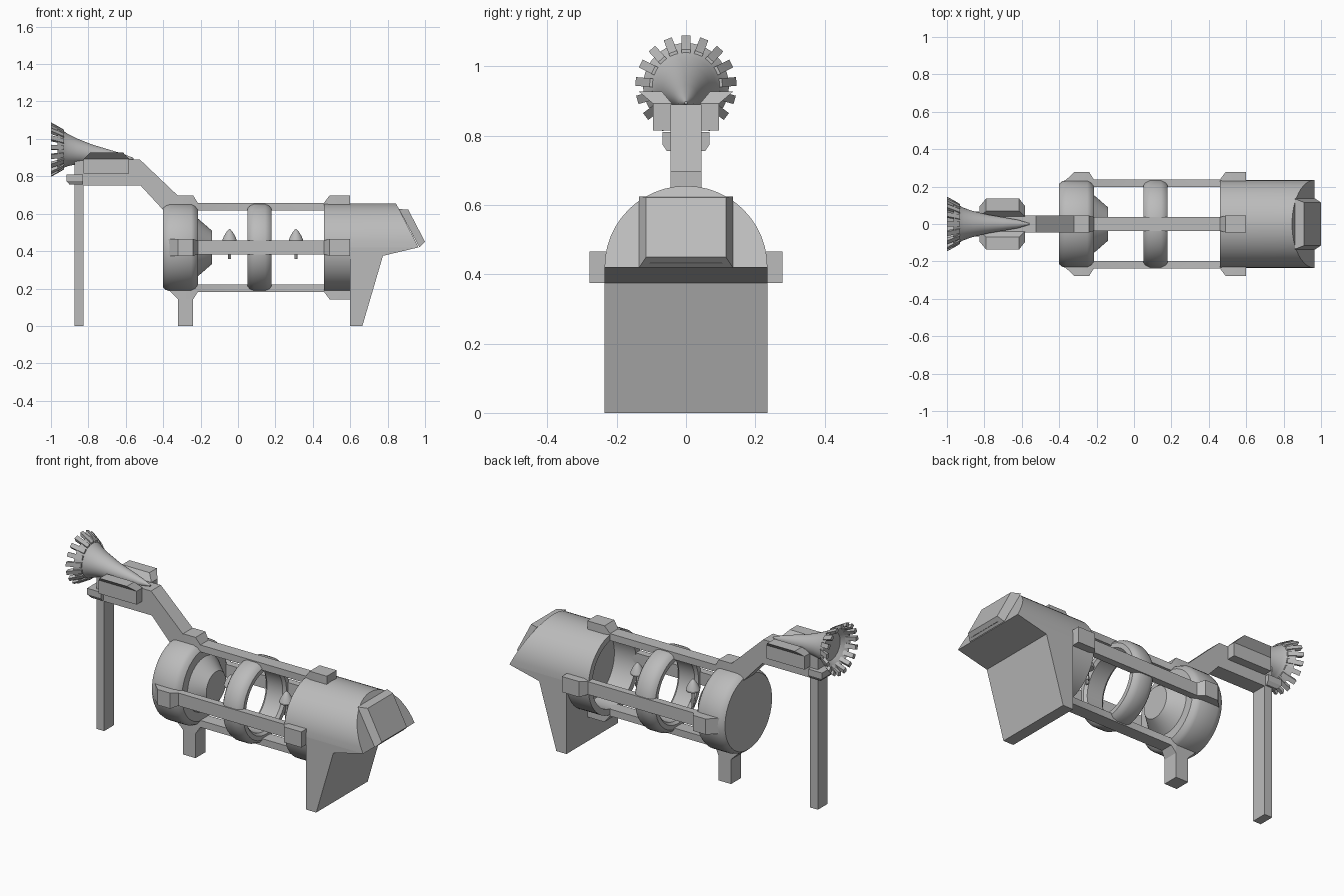
import bpy, bmesh, math
from mathutils import Matrix, Vector

if "Cube" in bpy.data.objects:
    bpy.data.objects.remove(bpy.data.objects["Cube"])

grey = bpy.data.materials.new("plain grey")
grey.diffuse_color = (0.5, 0.5, 0.5, 1)
grey.use_nodes = True
grey.node_tree.nodes["Principled BSDF"].inputs["Base Color"].default_value = grey.diffuse_color
CZ = 0.42   # height of the main cylinder axis
R = 0.235   # main radius


def finish(name, bm, angle=30):
    bmesh.ops.recalc_face_normals(bm, faces=bm.faces)
    me = bpy.data.meshes.new(name)
    bm.to_mesh(me)
    bm.free()
    me.materials.append(grey)
    me.shade_smooth()
    me.set_sharp_from_angle(angle=math.radians(angle))
    ob = bpy.data.objects.new(name, me)
    bpy.context.collection.objects.link(ob)
    return ob


def loft_bm(sections, cyclic=False, caps=True):
    bm = bmesh.new()
    loops = [[bm.verts.new(p) for p in s] for s in sections]
    n = len(loops[0])
    pairs = list(zip(loops, loops[1:]))
    if cyclic:
        pairs.append((loops[-1], loops[0]))
    for a, b in pairs:
        for i in range(n):
            j = (i + 1) % n
            bm.faces.new((a[i], a[j], b[j], b[i]))
    if caps and not cyclic:
        bm.faces.new(loops[0])
        bm.faces.new(loops[-1])
    return bm


def loft(name, sections, cyclic=False, caps=True):
    return finish(name, loft_bm(sections, cyclic, caps))


def ring_x(x, r, z=CZ, n=48):
    return [(x, r * math.sin(2 * math.pi * i / n), z + r * math.cos(2 * math.pi * i / n)) for i in range(n)]


def ring_z(x, z, r, n=20):
    return [(x + r * math.cos(2 * math.pi * i / n), r * math.sin(2 * math.pi * i / n), z) for i in range(n)]


def prism(name, pts, w):
    # side outline (x, z) extruded across y
    return loft(name, [[(x, -w, z) for x, z in pts], [(x, w, z) for x, z in pts]])


def box(name, x0, x1, w, z0, z1):
    return prism(name, [(x0, z0), (x1, z0), (x1, z1), (x0, z1)], w)


# left end cap with stepped inner cone
loft("end_cap", [ring_x(x, r) for x, r in [
    (-0.4, 0.215), (-0.385, 0.228), (-0.36, R), (-0.25, R), (-0.23, 0.225),
    (-0.215, 0.205), (-0.215, 0.155), (-0.14, 0.09)]])

# rounded middle ring
loft("middle_ring", [ring_x(x, r) for x, r in [
    (0.05, 0.185), (0.05, 0.21), (0.062, 0.225), (0.085, R), (0.145, R), (0.168, 0.225),
    (0.18, 0.21), (0.18, 0.185), (0.165, 0.172), (0.065, 0.172)]], cyclic=True)

# right barrel, open towards the middle
loft("right_barrel", [ring_x(x, r) for x, r in [
    (0.6, R), (0.46, R), (0.46, 0.2), (0.598, 0.2)]])

# four rails round the cylinder, with thick ends
RAIL = [(-0.4, 0.19, 0.2, 0.045), (-0.32, 0.19, 0.278, 0.045), (-0.24, 0.19, 0.278, 0.045),
        (-0.215, 0.198, 0.238, 0.037), (0.46, 0.198, 0.238, 0.037),
        (0.49, 0.2, 0.278, 0.045), (0.6, 0.2, 0.278, 0.045)]
for k, side in enumerate(("top", "front", "bottom", "back")):
    rail = loft(side + "_rail", [[(x, -w, a), (x, w, a), (x, w, b), (x, -w, b)] for x, a, b, w in RAIL])
    rail.data.transform(Matrix.Translation((0, 0, CZ)) @ Matrix.Rotation(k * math.pi / 2, 4, 'X'))

# head: arch cut by a slanted front plane
arch = [(R * math.cos(math.pi * i / 24), CZ + R * math.sin(math.pi * i / 24)) for i in range(25)]
loft("head_arch", [[(0.6, y, z) for y, z in arch],
                   [(0.845 + (0.655 - z) * 0.51, y, z) for y, z in arch]])
prism("head_leg", [(0.6, 0), (0.665, 0), (0.775, 0.375), (0.965, CZ), (0.6, CZ)], R)

# raised window frame with a sunken pane
bm = loft_bm([
    [(0.97, -0.135, 0.42), (0.97, 0.135, 0.42), (0.86, 0.135, 0.625), (0.86, -0.135, 0.625)],
    [(1.0, -0.115, 0.45), (1.0, 0.115, 0.45), (0.91, 0.115, 0.622), (0.91, -0.115, 0.622)]])
bmesh.ops.recalc_face_normals(bm, faces=bm.faces)
bm.faces.ensure_lookup_table()
pane = max(bm.faces, key=lambda f: f.calc_center_median().x)
bmesh.ops.inset_individual(bm, faces=[pane], thickness=0.03)
bmesh.ops.inset_individual(bm, faces=[pane], thickness=0.0005, depth=-0.015)
finish("window_frame", bm)

# bent neck, post and foot
prism("neck", [(-0.32, 0.695), (-0.525, 0.89), (-0.875, 0.89), (-0.875, 0.75),
               (-0.52, 0.75), (-0.4, 0.62), (-0.32, 0.62)], 0.045)
box("post", -0.875, -0.825, 0.045, 0, 0.8)
box("foot", -0.32, -0.24, 0.045, 0, 0.2)

# collar on top of the post
loft("post_collar", [[(x0, -w, z), (x1, -w, z), (x1, w, z), (x0, w, z)] for x0, x1, w, z in [
    (-0.9, -0.83, 0.055, 0.755), (-0.918, -0.83, 0.068, 0.775), (-0.918, -0.83, 0.068, 0.81)]])

# flared side boxes on the neck
BOX = [(-0.825, -0.582, 0.04, 0.095, 0.815), (-0.825, -0.582, 0.04, 0.095, 0.892),
       (-0.79, -0.615, 0.07, 0.137, 0.928)]
for s, side in ((-1, "front"), (1, "back")):
    loft(side + "_side_box", [[(x0, s * a, z), (x1, s * a, z), (x1, s * b, z), (x0, s * b, z)]
                              for x0, x1, a, b, z in BOX])

# trumpet horn, dished at the mouth
HORN = [(-0.56, 0.004, 0.895), (-0.62, 0.022, 0.9), (-0.7, 0.036, 0.91), (-0.78, 0.05, 0.92),
        (-0.86, 0.069, 0.933), (-0.91, 0.086, 0.941), (-0.935, 0.1, 0.943),
        (-0.965, 0.124, 0.943), (-0.96, 0.115, 0.943), (-0.93, 0.08, 0.943)]
loft("horn", [ring_x(x, r, z, 40) for x, r, z in HORN])

# teeth round the horn mouth
N = 17
for i in range(N):
    w = 0.0125
    tooth = loft("horn_tooth_%d" % (i + 1), [
        [(x, -w, r - t), (x, w, r - t), (x, w, r), (x, -w, r)]
        for x, r, t in [(-0.93, 0.105, 0.012), (-0.945, 0.115, 0.016), (-1.0, 0.146, 0.022)]])
    tooth.data.transform(Matrix.Translation((0, 0, 0.943)) @ Matrix.Rotation(2 * math.pi * i / N, 4, 'X'))

# two bulbs on thin stems inside the frame
for name, x in (("left", -0.045), ("right", 0.31)):
    loft(name + "_bulb", [ring_z(x, z, r) for z, r in [
        (0.445, 0.01), (0.45, 0.036), (0.46, 0.038), (0.48, 0.03), (0.5, 0.018), (0.515, 0.006), (0.518, 0.001)]])
    loft(name + "_stem", [ring_z(x, z, r, 12) for z, r in [
        (0.357, 0.008), (0.383, 0.008), (0.383, 0.013), (0.4, 0.013), (0.4, 0.009), (0.45, 0.009)]])
